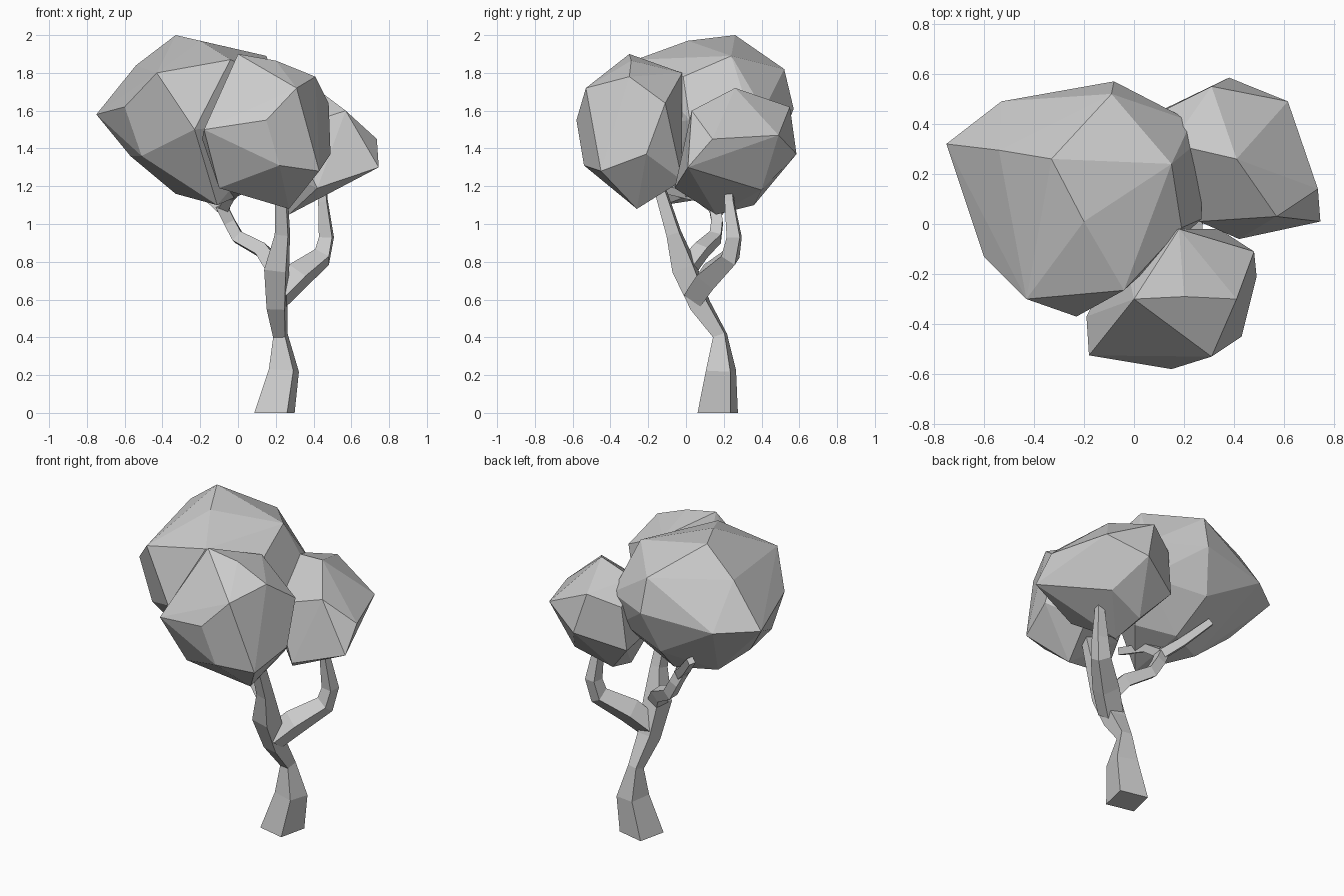
import bpy, bmesh, math
from mathutils import Vector


def finish(bm, name):
    bmesh.ops.recalc_face_normals(bm, faces=bm.faces[:])
    mesh = bpy.data.meshes.new(name)
    bm.to_mesh(mesh)
    bm.free()
    obj = bpy.data.objects.new(name, mesh)
    bpy.context.collection.objects.link(obj)
    return obj


def crown(name, corners):
    """Faceted leaf mass: convex hull around its corner points."""
    bm = bmesh.new()
    for c in corners:
        bm.verts.new(c)
    bmesh.ops.convex_hull(bm, input=bm.verts[:])
    loose = [v for v in bm.verts if not v.link_faces]
    bmesh.ops.delete(bm, geom=loose, context='VERTS')
    bmesh.ops.dissolve_limit(bm, angle_limit=math.radians(4),
                             verts=bm.verts[:], edges=bm.edges[:])
    return finish(bm, name)


def limb(name, path, flat_base=False):
    """Four-sided tapering tube through (x, y, z, half_diagonal) stations."""
    bm = bmesh.new()
    pts = [Vector(p[:3]) for p in path]
    u = Vector((math.cos(math.radians(-58)), math.sin(math.radians(-58)), 0))
    rings = []
    for i, p in enumerate(pts):
        t = (pts[min(i + 1, len(pts) - 1)] - pts[max(i - 1, 0)]).normalized()
        if flat_base and i == 0:
            t = Vector((0, 0, 1))
        u = (u - t * u.dot(t)).normalized()
        v = t.cross(u)
        r = path[i][3]
        rings.append([bm.verts.new(p + d * r) for d in (u, v, -u, -v)])
    for a, b in zip(rings, rings[1:]):
        for k in range(4):
            j = (k + 1) % 4
            bm.faces.new((a[k], a[j], b[j], b[k]))
    bm.faces.new(rings[0])
    bm.faces.new(rings[-1])
    return finish(bm, name)


# Trunk, continuing into the front branch
limb("trunk", [
    (.193, .168, 0, .126), (.243, .185, .225, .094), (.224, .18, .41, .046),
    (.207, .075, .57, .068), (.205, -.01, .77, .082),
    (.235, -.065, .95, .05), (.23, -.13, 1.16, .04), (.23, -.17, 1.3, .03)],
    flat_base=True)

# Right branch
limb("right_branch", [
    (.215, .05, .62, .075), (.31, .12, .72, .08), (.445, .235, .825, .06),
    (.468, .255, .93, .05), (.45, .23, 1.12, .032), (.44, .22, 1.3, .025)])

# Left branch and its two twigs
limb("left_branch", [
    (.2, .0, .76, .06), (.13, .08, .86, .052), (.0, .155, .93, .045),
    (-.045, .165, 1.01, .042), (-.09, .15, 1.1, .042)])
limb("left_twig_outer", [
    (-.07, .16, 1.07, .038), (-.16, .24, 1.15, .034), (-.28, .35, 1.28, .028)])
limb("left_twig_inner", [
    (-.08, .16, 1.08, .038), (-.04, .06, 1.15, .034), (-.0, -.12, 1.19, .03)])

# Large left crown
crown("left_crown", [
    (-.33, .26, 2.0), (.15, .24, 1.89), (-.20, .01, 1.97), (-.54, .295, 1.84),
    (-.53, .49, 1.57), (-.09, .52, 1.82), (-.75, .32, 1.58),
    (-.43, -.30, 1.80), (-.60, -.13, 1.62), (-.04, -.265, 1.87),
    (-.23, -.37, 1.50), (-.08, .57, 1.61), (.23, .41, 1.6), (.27, .34, 1.57),
    (.27, .02, 1.55), (.19, -.015, 1.78), (-.51, -.13, 1.36),
    (-.57, .17, 1.36), (-.33, .15, 1.16), (-.11, -.12, 1.10),
    (-.10, .26, 1.16), (.12, .15, 1.2), (-.15, .47, 1.35), (.2, .36, 1.4)])

# Front crown
crown("front_crown", [
    (.0, -.30, 1.90), (.20, -.29, 1.865), (.41, -.30, 1.78), (.31, -.53, 1.72),
    (.18, -.02, 1.80), (.48, -.11, 1.64), (.15, -.58, 1.55),
    (-.18, -.525, 1.50), (.49, -.21, 1.37), (.43, -.45, 1.28),
    (.22, -.54, 1.31), (-.10, -.37, 1.19), (.27, -.26, 1.08), (.34, -.02, 1.23),
    (-.19, -.37, 1.45), (-.05, -.08, 1.5), (.02, -.12, 1.25)])

# Right rear crown
crown("right_crown", [
    (.41, .26, 1.72), (.57, .03, 1.60), (.31, .55, 1.62), (.735, .14, 1.45),
    (.745, .01, 1.30), (.615, .49, 1.47), (.38, .585, 1.37), (.27, .16, 1.05),
    (.50, .40, 1.18), (.42, -.06, 1.19), (.10, .45, 1.28), (.1, .2, 1.33),
    (.26, .01, 1.5), (.26, .36, 1.10), (.15, .32, 1.68), (.13, .46, 1.55)])
